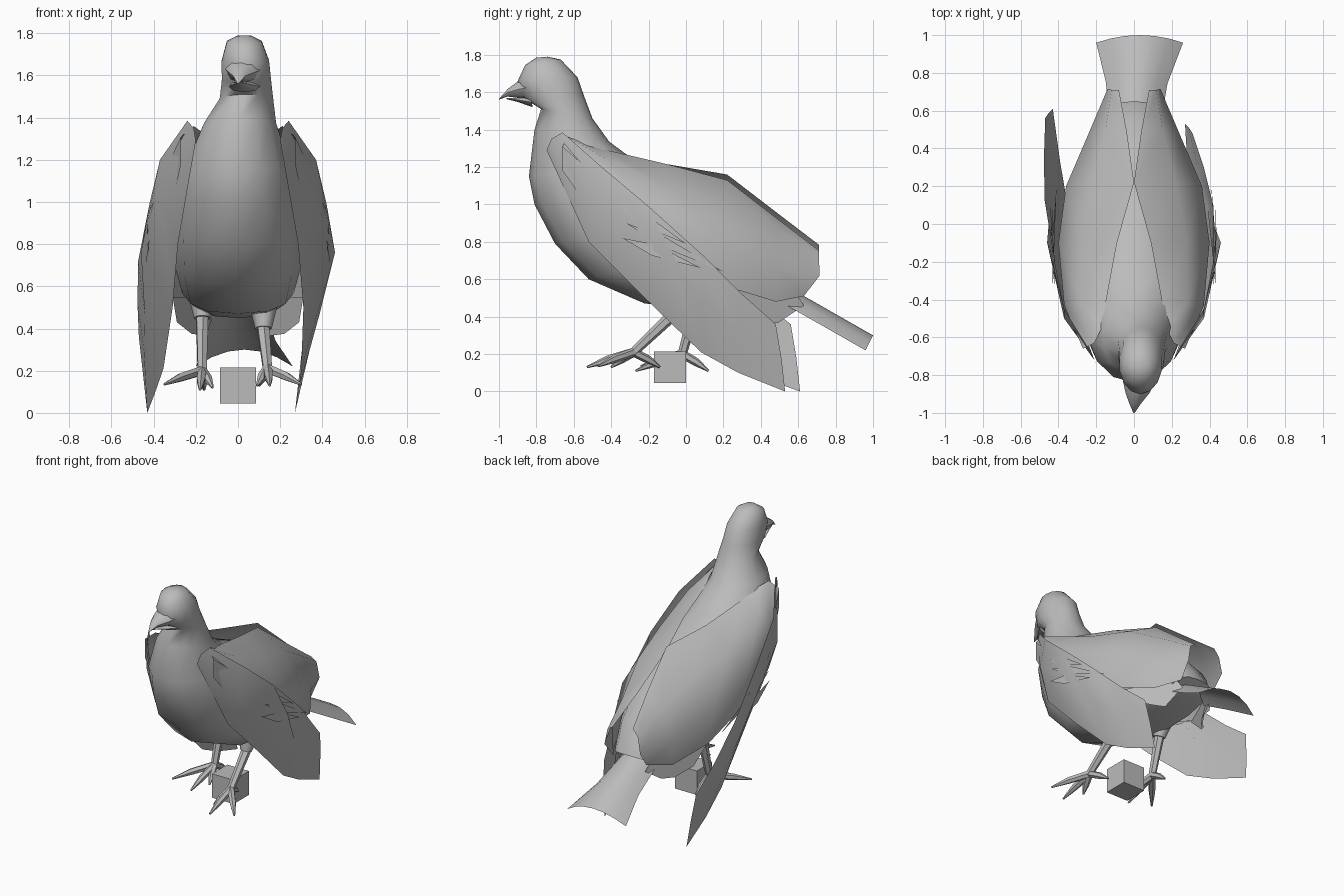
import bpy, bmesh, math
from mathutils import Vector

if "Cube" in bpy.data.objects:
    bpy.data.objects.remove(bpy.data.objects["Cube"])

grey = bpy.data.materials.new("plumage grey")
grey.diffuse_color = (0.5, 0.5, 0.5, 1)
grey.use_nodes = True
grey.node_tree.nodes["Principled BSDF"].inputs["Base Color"].default_value = grey.diffuse_color


def make(name, verts, faces, angle=50):
    me = bpy.data.meshes.new(name)
    me.from_pydata([tuple(v) for v in verts], [], faces)
    bm = bmesh.new()
    bm.from_mesh(me)
    bmesh.ops.recalc_face_normals(bm, faces=bm.faces)
    bm.to_mesh(me)
    bm.free()
    me.materials.append(grey)
    ob = bpy.data.objects.new(name, me)
    bpy.context.collection.objects.link(ob)
    bpy.ops.object.select_all(action='DESELECT')
    ob.select_set(True)
    bpy.context.view_layer.objects.active = ob
    bpy.ops.object.shade_smooth_by_angle(angle=math.radians(angle))
    return ob


def loft(name, rings, closed=True, caps=True, angle=50):
    """Skin a list of equal-length point rows."""
    n = len(rings[0])
    verts = [p for r in rings for p in r]
    faces = []
    for i in range(len(rings) - 1):
        for j in range(n if closed else n - 1):
            k = (j + 1) % n
            faces.append((i * n + j, i * n + k, (i + 1) * n + k, (i + 1) * n + j))
    if closed and caps:
        faces.append(tuple(range(n)))
        faces.append(tuple(range(len(verts) - n, len(verts))))
    return make(name, verts, faces, angle)


def oval(front, back, w, cx, n=14, power=1):
    """Oval ring spanning two points of the side profile; power < 1 makes it boxier."""
    f, b = Vector((cx, *front)), Vector((cx, *back))
    c, h = (f + b) / 2, (b - f) / 2
    ring = []
    for i in range(n):
        t = 2 * math.pi * i / n
        sn = math.sin(t)
        ring.append(c + h * math.cos(t) + Vector((w * math.copysign(abs(sn) ** power, sn), 0, 0)))
    return ring


def tube(name, pts, radii, n=6):
    rings = []
    for i, p in enumerate(pts):
        d = (Vector(pts[min(i + 1, len(pts) - 1)]) - Vector(pts[max(i - 1, 0)])).normalized()
        a = d.cross(Vector((1, 0.1, 0))).normalized()
        b = d.cross(a)
        rings.append([Vector(p) + radii[i] * (a * math.cos(2 * math.pi * k / n) + b * math.sin(2 * math.pi * k / n))
                      for k in range(n)])
    return loft(name, rings)


# Head, neck and body: front point (y, z), back point (y, z), half width, centre x
profile = [
    ((-.80, 1.785), (-.74, 1.79), .035, .03), ((-.86, 1.745), (-.67, 1.775), .085, .03),
    ((-.90, 1.66), (-.58, 1.68), .115, .035), ((-.87, 1.57), (-.545, 1.58), .12, .04),
    ((-.775, 1.51), (-.50, 1.46), .13, .04), ((-.81, 1.40), (-.41, 1.335), .175, .01),
    ((-.84, 1.15), (-.24, 1.21), .25, 0), ((-.81, 1.0), (0, 1.12), .29, 0),
    ((-.70, .79), (.2, 1.0), .31, 0), ((-.52, .60), (.4, .85), .305, 0),
    ((-.22, .47), (.55, .72), .27, 0), ((.10, .45), (.62, .62), .21, 0),
    ((.50, .48), (.65, .55), .15, 0)]
loft("body", [oval(*p, power=.75 if i > 7 else 1) for i, p in enumerate(profile)])

# Beak: upper and lower halves, slightly parted
loft("upper_beak", [oval((-.83, 1.56), (-.82, 1.70), .09, .03, 8),
                    oval((-.90, 1.57), (-.895, 1.66), .062, .018, 8),
                    oval((-.955, 1.577), (-.95, 1.62), .03, .006, 8),
                    oval((-1.0, 1.56), (-.998, 1.567), .004, 0, 8)])
loft("lower_beak", [oval((-.82, 1.52), (-.83, 1.575), .075, .03, 8),
                    oval((-.90, 1.548), (-.90, 1.57), .035, .015, 8),
                    oval((-.96, 1.563), (-.96, 1.57), .006, .003, 8)])

# Fanned tail: thin arched sheet
tail = []
for t in (0, .5, 1):
    row = []
    for k in range(7):
        u = k / 3 - 1
        row.append((u * (.14 + .09 * t * t) + .03 * t, .57 + .43 * t - .04 * u * u,
                    .545 - .245 * t - .08 * u * u))
    tail.append(row)
loft("tail", tail, closed=False)

# Folded wing coverts: rows run from the shoulder back, columns from spine to flank
covert = [
    [(.17, -.55, 1.33), (.21, -.63, 1.36), (.27, -.66, 1.31), (.27, -.66, 1.18)],
    [(.15, -.42, 1.29), (.28, -.42, 1.24), (.37, -.43, 1.10), (.33, -.46, .90)],
    [(.09, -.10, 1.215), (.28, -.10, 1.10), (.40, -.10, .90), (.36, -.06, .68)],
    [(.00, .22, 1.16), (.22, .22, 1.02), (.36, .20, .80), (.33, .22, .56)],
    [(.04, .50, .945), (.15, .50, .86), (.24, .48, .66), (.23, .48, .48)],
    [(.08, .71, .785), (.12, .71, .73), (.14, .715, .62), (.13, .63, .51)]]
# Long flight feathers: top edge, middle, lower edge
flight = [
    [(.24, -.66, 1.385), (.21, -.72, 1.35), (.20, -.745, 1.29)],
    [(.37, -.45, 1.20), (.37, -.50, 1.02), (.285, -.52, .80)],
    [(.42, -.20, .99), (.46, -.10, .76), (.31, -.22, .50)],
    [(.42, .10, .72), (.39, .08, .48), (.30, .08, .21)],
    [(.37, .30, .52), (.34, .28, .30), (.285, .28, .10)],
    [(.31, .48, .36), (.29, .51, .18), (.27, .53, .0)]]
# Small loose feathers on the flank: start, end, half height
slivers = [((.40, -.37, 1.0), (.44, .0, .79), .03), ((.43, -.32, .90), (.41, .2, .64), .025),
           ((.42, -.34, .82), (.43, .08, .66), .03)]

for side, s in (("right", 1), ("left", -1)):
    flip = lambda p: (s * p[0], p[1], p[2])
    # the right wing tucks slightly under the left along the spine
    loft(side + "_wing", [[flip((x, y, z - (.03 if s > 0 and j == 0 and i > 2 else 0)))
                           for j, (x, y, z) in enumerate(r)] for i, r in enumerate(covert)], closed=False)
    rows = []
    for i, r in enumerate(flight):
        t = max(0, i - 2) / 3 if s < 0 else 0
        rows.append([(s * (x + .16 * t), y + .08 * t, z) for x, y, z in r])
    loft(side + "_flight_feathers", rows, closed=False)
    for a, b, h in slivers:
        a, b, u = Vector(flip(a)), Vector(flip(b)), Vector((0, .3 * h, h))
        m = a.lerp(b, .4) + Vector((s * .012, 0, 0))
        make(side + "_loose_feather", [a, m - u, b, m + u], [(0, 1, 2, 3)])
    # Short feathers under the wing end
    make(side + "_rump_feather", [flip(p) for p in
         [(.31, .20, .55), (.29, .33, .43), (.22, .44, .375), (.15, .49, .365),
          (.12, .63, .46), (.14, .58, .54)]], [(0, 1, 2, 3, 4, 5)])


# Legs with toes and feathered thighs
def leg(side, hip, ankle, toes):
    tube(side + "_leg", [hip, ankle], [.032, .024])
    hx, hy, hz = hip
    tube(side + "_thigh", [(hx, hy + .04, hz + .12), (hx, hy, hz)], [.07, .04], 8)
    for t in toes:
        a, e = Vector(ankle), Vector(t)
        mid = a.lerp(e, .55) + Vector((0, 0, .005))
        tube(side + "_toe", [a, mid, e], [.024, .022, .006])


leg("right", (.12, -.08, .40), (.14, -.28, .21),
    [(.30, -.47, .135), (.15, -.53, .13), (.09, -.40, .13), (.10, -.14, .13)])
leg("left", (-.17, .05, .45), (-.17, -.02, .20),
    [(-.35, -.24, .135), (-.18, -.27, .11), (-.12, -.15, .12), (-.16, .12, .11)])

# Small block between the feet
bpy.ops.mesh.primitive_cube_add(size=.17, location=(0, -.085, .13))
block = bpy.context.object
block.name = "block"
block.data.materials.append(grey)
